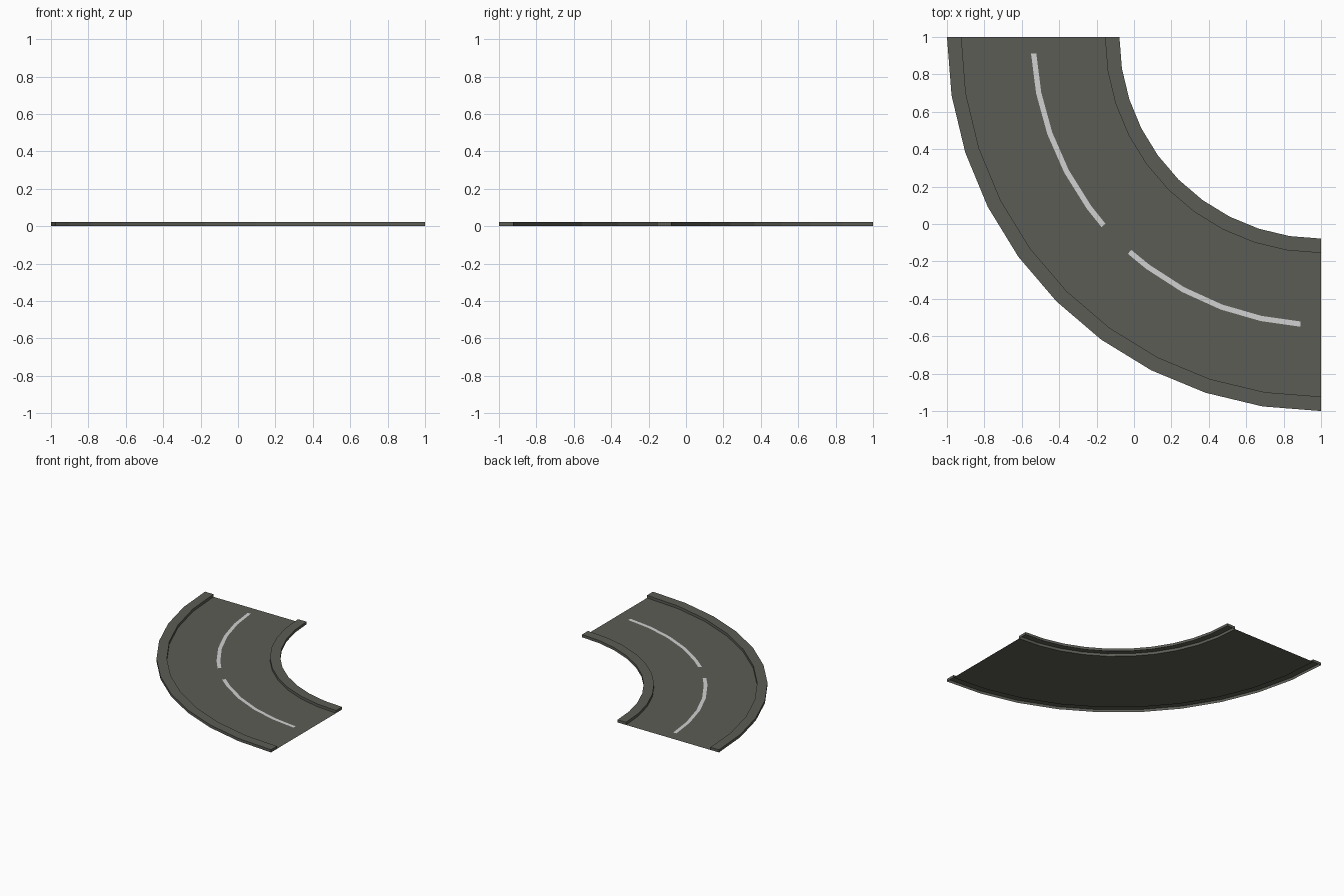
import bpy, bmesh, math

if "Cube" in bpy.data.objects:
    bpy.data.objects.remove(bpy.data.objects["Cube"])


def material(name, rgb):
    m = bpy.data.materials.new(name)
    m.diffuse_color = (*rgb, 1.0)
    m.use_nodes = True
    m.node_tree.nodes["Principled BSDF"].inputs["Base Color"].default_value = m.diffuse_color
    return m


asphalt = material("asphalt grey", (0.108, 0.108, 0.094))
paint = material("road paint", (0.64, 0.64, 0.64))


def sweep(name, profile, angles, mat, caps=False):
    """Sweep a (radius, height) profile around the bend centre at (1, 1)."""
    bm = bmesh.new()
    rings = []
    for deg in angles:
        c, s = math.cos(math.radians(deg)), math.sin(math.radians(deg))
        rings.append([bm.verts.new((1 - r * c, 1 - r * s, z)) for r, z in profile])
    for a, b in zip(rings, rings[1:]):
        for i in range(len(profile) - 1):
            bm.faces.new((a[i], a[i + 1], b[i + 1], b[i]))
    if caps:
        bm.faces.new(rings[0][::-1])
        bm.faces.new(rings[-1])
    mesh = bpy.data.meshes.new(name)
    bm.to_mesh(mesh)
    bm.free()
    mesh.materials.append(mat)
    obj = bpy.data.objects.new(name, mesh)
    bpy.context.collection.objects.link(obj)
    return obj


H = 0.022
bend = [9 * i for i in range(11)]

# Flat road surface between the curbs
sweep("road_surface", [(1.155, 0), (1.923, 0)], bend, asphalt)

# Raised curbs, open underneath
for name, r0, r1 in (("inner_curb", 1.078, 1.155), ("outer_curb", 1.923, 2.0)):
    sweep(name, [(r0, 0), (r0, H), (r1, H), (r1, 0)], bend, asphalt, caps=True)

# Two painted centre dashes, mirrored about the middle of the bend
dash = [3.3, 11.2, 19.5, 27.8, 36.2, 40.9]
stripe = [(1.525, 0.002), (1.553, 0.002)]
sweep("centre_dash_first", stripe, dash, paint)
sweep("centre_dash_second", stripe, [89.2 - a for a in reversed(dash)], paint)
